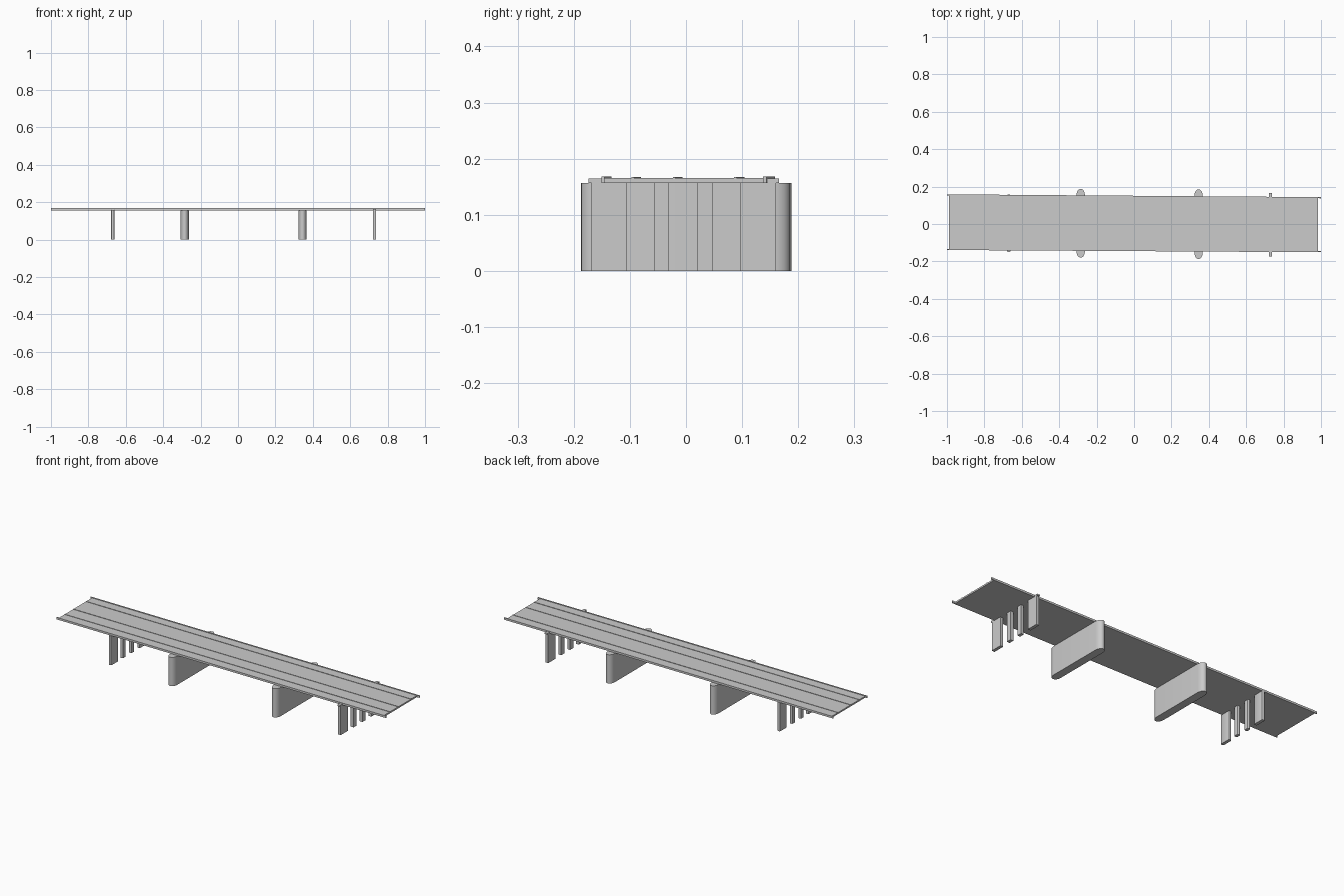
import bpy, bmesh, math

if "Cube" in bpy.data.objects:
    bpy.data.objects.remove(bpy.data.objects["Cube"])


def prism(name, outline, z0, z1):
    """Extrude a counter-clockwise plan outline from z0 to z1."""
    bm = bmesh.new()
    face = bm.faces.new([bm.verts.new((x, y, z0)) for x, y in outline])
    ext = bmesh.ops.extrude_face_region(bm, geom=[face])
    for v in ext["geom"]:
        if isinstance(v, bmesh.types.BMVert):
            v.co.z = z1
    bmesh.ops.recalc_face_normals(bm, faces=bm.faces)
    mesh = bpy.data.meshes.new(name)
    bm.to_mesh(mesh)
    bm.free()
    obj = bpy.data.objects.new(name, mesh)
    bpy.context.collection.objects.link(obj)
    return obj


def edge_y(t, x):
    """Slightly skewed deck: y at fraction t across the width."""
    low, high = -0.145 - 0.006 * x, 0.151 - 0.0075 * x
    return low + t * (high - low)


def strip(name, x0, x1, t0, t1, z0, z1):
    return prism(name, [(x0, edge_y(t0, x0)), (x1, edge_y(t0, x1)),
                        (x1, edge_y(t1, x1)), (x0, edge_y(t1, x0))], z0, z1)


def box(name, x, half, y0, y1, z0, z1):
    return prism(name, [(x - half, y0), (x + half, y0),
                        (x + half, y1), (x - half, y1)], z0, z1)


def smooth(obj):
    bpy.ops.object.select_all(action='DESELECT')
    obj.select_set(True)
    bpy.context.view_layer.objects.active = obj
    bpy.ops.object.shade_smooth_by_angle(angle=math.radians(35))


def round_pier(name, x, half, y0, y1, nose, z1, steps=12):
    """Wall pier with elliptical noses at both ends."""
    pts = []
    for yc, start in ((y1 - nose, 0), (y0 + nose, math.pi)):
        for i in range(steps + 1):
            a = start + math.pi * i / steps
            pts.append((x + half * math.cos(a), yc + nose * math.sin(a)))
    smooth(prism(name, pts, 0, z1))


UNDER, ROAD, TOP = 0.157, 0.1655, 0.168

# Deck slab, edge curbs that overrun the slab ends, and lane dividers
strip("deck_slab", -0.99, 0.985, 0.01, 0.99, UNDER, ROAD)
strip("front_curb", -1, 1, 0, 0.02, UNDER, TOP)
strip("back_curb", -1, 1, 0.98, 1, UNDER, TOP)
for i, t in enumerate((0.19, 0.44, 0.81)):
    strip(f"lane_divider_{i + 1}", -0.99, 0.985, t - 0.007, t + 0.007,
          ROAD - 0.002, TOP - 0.0005)

# Two large river piers
round_pier("left_main_pier", -0.285, 0.022, -0.180, 0.188, 0.032, UNDER)
round_pier("right_main_pier", 0.345, 0.022, -0.187, 0.185, 0.032, UNDER)

# Bents of four columns near each end
columns = ((-0.168, -0.105), (-0.057, -0.03), (0.02, 0.047), (0.097, 0.16))
for i, (y0, y1) in enumerate(columns):
    box(f"right_column_{i + 1}", 0.73, 0.0085, y0, y1, 0, UNDER + 0.001)
    d = (0.017, 0.006, 0.004, -0.002)[i]
    round_pier(f"left_column_{i + 1}", -0.67, 0.0085, y0 + d, y1 + d,
               0.005, UNDER + 0.001, 6)

# Bearing blocks showing beside the deck over the right bent
box("front_bearing_block", 0.73, 0.008, -0.174, -0.14, UNDER, 0.165)
box("back_bearing_block", 0.73, 0.008, 0.135, 0.166, UNDER, 0.165)
